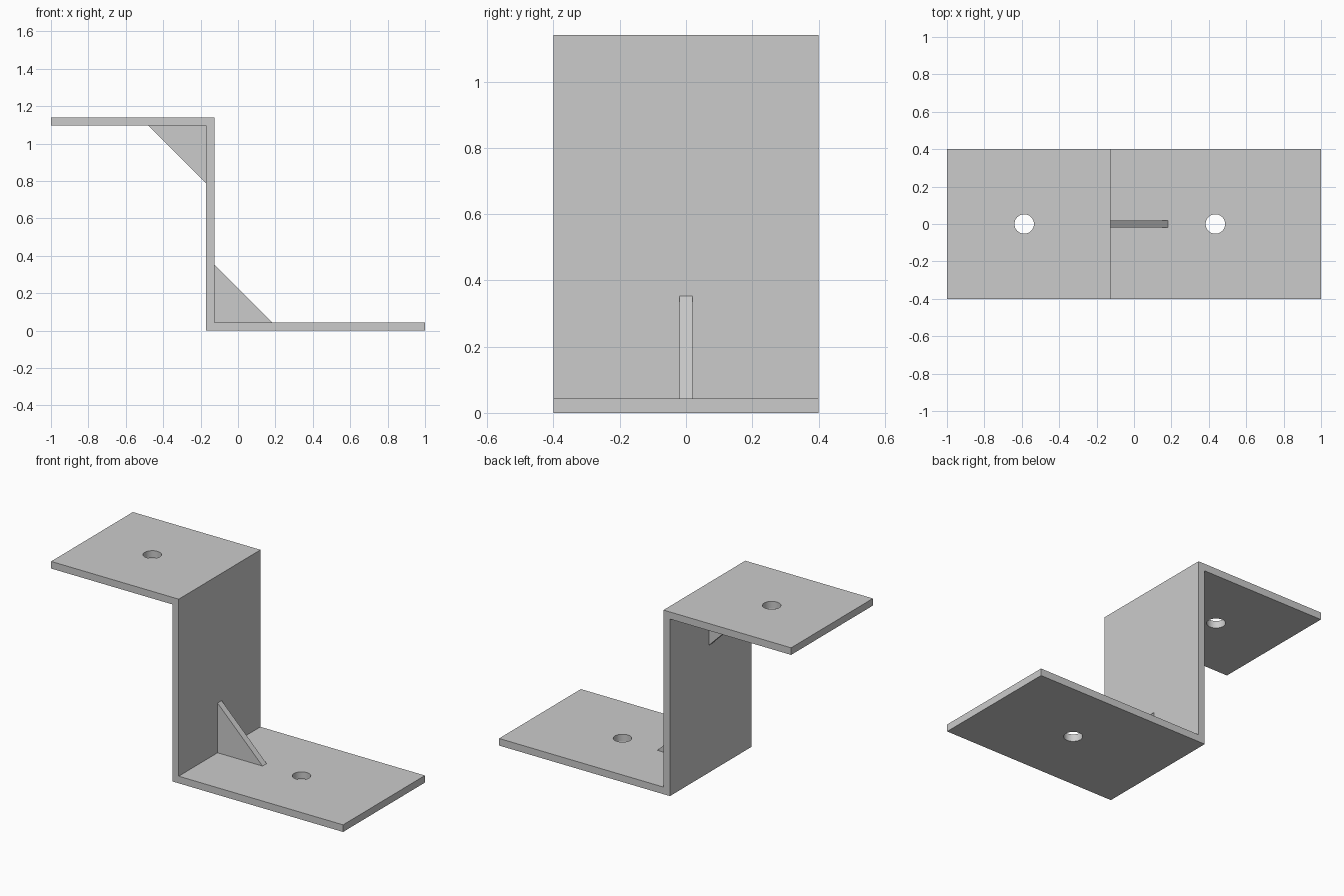
import bpy
import bmesh
from mathutils import Vector

if "Cube" in bpy.data.objects:
    bpy.data.objects.remove(bpy.data.objects["Cube"], do_unlink=True)

HEIGHT = 1.14       # overall height
DEPTH = 0.8         # bracket width along y
THICK = 0.044       # sheet thickness
WEB_L, WEB_R = -0.17, -0.17 + THICK
RIB = 0.308         # gusset leg length
HOLE_R = 0.052

grey = bpy.data.materials.new("bracket grey")
grey.use_nodes = True
colour = (0.6, 0.6, 0.6, 1)
grey.diffuse_color = colour
grey.node_tree.nodes["Principled BSDF"].inputs["Base Color"].default_value = colour


def extrude_profile(name, points, depth):
    """Extrude an x-z outline along y, centred on y = 0."""
    bm = bmesh.new()
    face = bm.faces.new([bm.verts.new((x, -depth / 2, z)) for x, z in points])
    result = bmesh.ops.extrude_face_region(bm, geom=[face])
    moved = [v for v in result["geom"] if isinstance(v, bmesh.types.BMVert)]
    bmesh.ops.translate(bm, verts=moved, vec=Vector((0, depth, 0)))
    bmesh.ops.recalc_face_normals(bm, faces=bm.faces)
    mesh = bpy.data.meshes.new(name)
    bm.to_mesh(mesh)
    bm.free()
    mesh.materials.append(grey)
    obj = bpy.data.objects.new(name, mesh)
    bpy.context.collection.objects.link(obj)
    return obj


# Bent sheet: lower flange, upright web and upper flange in one outline
bracket = extrude_profile("bent_bracket", [
    (WEB_L, 0), (1, 0), (1, THICK), (WEB_R, THICK),
    (WEB_R, HEIGHT), (-1, HEIGHT), (-1, HEIGHT - THICK), (WEB_L, HEIGHT - THICK),
], DEPTH)

# Triangular gussets in the two inner corners
for name, x, z, side in (("lower_gusset", WEB_R, THICK, 1),
                         ("upper_gusset", WEB_L, HEIGHT - THICK, -1)):
    extrude_profile(name, [(x, z), (x + side * RIB, z), (x, z + side * RIB)], 0.04)

# Bolt holes through both flanges
for name, x, z in (("lower_hole_cutter", 0.435, THICK / 2),
                   ("upper_hole_cutter", -0.587, HEIGHT - THICK / 2)):
    bpy.ops.mesh.primitive_cylinder_add(vertices=48, radius=HOLE_R, depth=0.2,
                                        location=(x, 0, z))
    cutter = bpy.context.object
    cutter.name = name
    cutter.data.materials.append(grey)
    cut = bracket.modifiers.new(name, "BOOLEAN")
    cut.operation = "DIFFERENCE"
    cut.solver = "EXACT"
    cut.object = cutter
    bpy.context.view_layer.objects.active = bracket
    bpy.ops.object.modifier_apply(modifier=cut.name)
    bpy.data.objects.remove(cutter, do_unlink=True)

# Smooth hole walls, crisp bends
bpy.ops.object.select_all(action="DESELECT")
bracket.select_set(True)
bpy.context.view_layer.objects.active = bracket
bpy.ops.object.shade_smooth_by_angle()
